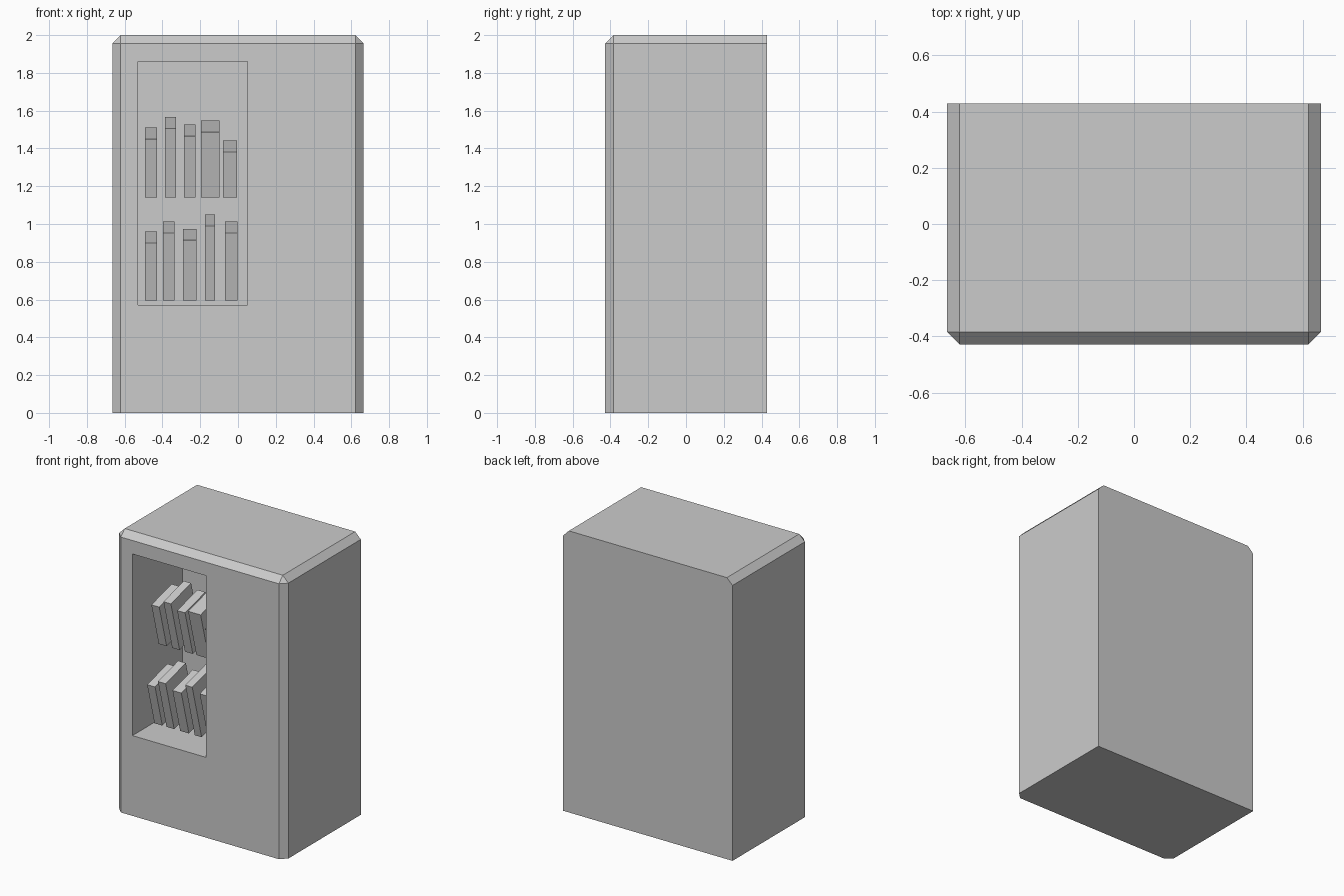
import bpy, bmesh
from math import radians
from mathutils import Matrix, Vector

if "Cube" in bpy.data.objects:
    bpy.data.objects.remove(bpy.data.objects["Cube"])


def box(name, lo, hi, bevel_test=None, bevel=0.0):
    """Box between two corners, optionally chamfering the edges chosen by bevel_test."""
    lo, hi = Vector(lo), Vector(hi)
    bm = bmesh.new()
    bmesh.ops.create_cube(bm, size=1)
    bmesh.ops.scale(bm, vec=hi - lo, verts=bm.verts)
    bmesh.ops.translate(bm, vec=(lo + hi) / 2, verts=bm.verts)
    if bevel_test:
        edges = [e for e in bm.edges if bevel_test((e.verts[0].co + e.verts[1].co) / 2)]
        bmesh.ops.bevel(bm, geom=edges, offset=bevel, segments=1,
                        profile=0.5, affect='EDGES')
    mesh = bpy.data.meshes.new(name)
    bm.to_mesh(mesh)
    bm.free()
    obj = bpy.data.objects.new(name, mesh)
    bpy.context.collection.objects.link(obj)
    return obj


# Cabinet: chamfered front uprights, front top edge and side top edges
def chamfered(m):
    upright = m.y < -0.4 and abs(m.x) > 0.6
    top = m.z > 1.9 and m.y < 0.4
    return upright or top


cabinet = box("cabinet", (-0.665, -0.428, 0), (0.665, 0.428, 2), chamfered, 0.044)

# Display recess cut into the front
cutter = box("recess_cutter", (-0.53, -0.6, 0.57), (0.05, 0.135, 1.86))
cutter.hide_render = True
cutter.hide_viewport = False
cutter.display_type = 'WIRE'
cut = cabinet.modifiers.new("recess", 'BOOLEAN')
cut.operation = 'DIFFERENCE'
cut.solver = 'EXACT'
cut.object = cutter
bpy.context.view_layer.objects.active = cabinet
cabinet.select_set(True)
bpy.ops.object.modifier_apply(modifier=cut.name)
bpy.data.objects.remove(cutter)

# Two rows of forward-leaning slabs: (left x, right x, front top z)
TILT = radians(15)
DEPTH = 0.235
rows = {
    "upper": (-0.187, 1.14, [(-0.492, -0.430, 1.449), (-0.386, -0.328, 1.505),
                             (-0.286, -0.224, 1.465), (-0.196, -0.098, 1.486),
                             (-0.079, -0.006, 1.382)]),
    "lower": (-0.235, 0.594, [(-0.492, -0.430, 0.900), (-0.397, -0.337, 0.953),
                              (-0.290, -0.221, 0.914), (-0.175, -0.121, 0.990),
                              (-0.069, -0.003, 0.953)]),
}
for row, (y, z, slabs) in rows.items():
    for i, (x0, x1, top) in enumerate(slabs):
        height = (top - z) / Matrix.Rotation(TILT, 3, 'X')[1][1]
        slab = box(f"{row}_slab_{i + 1}", (x0, 0, 0), (x1, DEPTH, height))
        slab.location = (0, y, z)
        slab.rotation_euler.x = TILT
